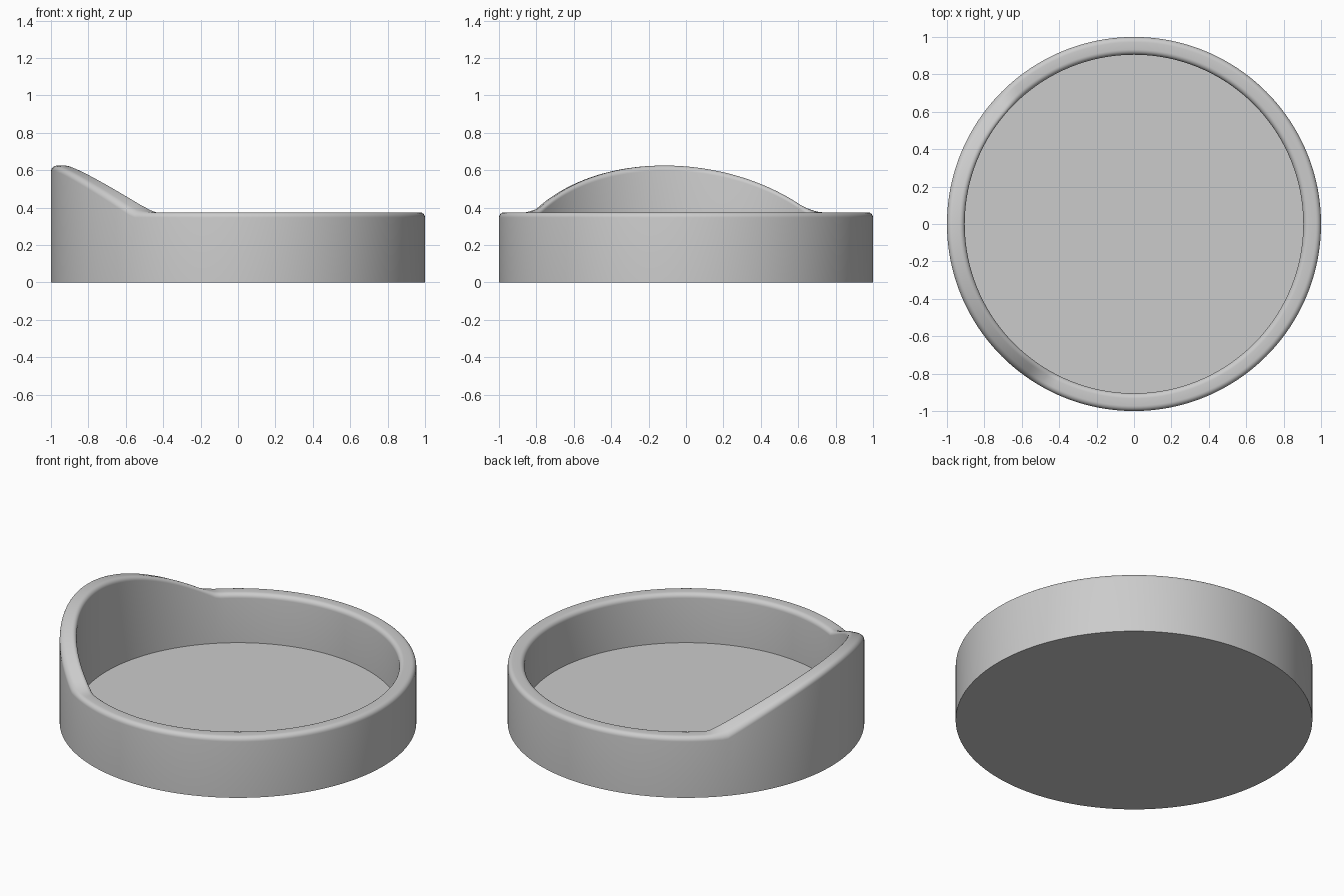
import bpy
import bmesh
import math

cube = bpy.data.objects.get("Cube")
if cube:
    bpy.data.objects.remove(cube, do_unlink=True)

# Main dimensions
OUTER, INNER = 1.0, 0.905
FLOOR, RIM, PEAK = 0.072, 0.375, 0.625
FILLET = 0.028
SEGMENTS, ARC = 192, 6
LIP_ANGLE = math.radians(187)

grey = bpy.data.materials.new("plain grey")
grey.use_nodes = True
colour = (0.6, 0.6, 0.6, 1)
grey.diffuse_color = colour
grey.node_tree.nodes["Principled BSDF"].inputs["Base Color"].default_value = colour


def lip_height(c, start):
    """Rim height, rising once the cosine to the lip direction passes start."""
    return RIM + (PEAK - RIM) * max(0, (c - start) / (1 - start))


def section(angle):
    """Wall section from the outer foot over the rounded rim to the floor."""
    c = math.cos(angle - LIP_ANGLE)
    outer_top, inner_top = lip_height(c, 0.66), lip_height(c, 0.58)
    points = [(OUTER, 0)]
    steps = [math.pi / 2 * i / ARC for i in range(ARC + 1)]
    arcs = [(OUTER - FILLET + FILLET * math.cos(t), FILLET * (1 - math.sin(t))) for t in steps]
    arcs += [(INNER + FILLET - FILLET * math.sin(t), FILLET * (1 - math.cos(t))) for t in steps]
    for r, drop in arcs:
        f = (r - INNER) / (OUTER - INNER)
        points.append((r, inner_top + f * (outer_top - inner_top) - drop))
    points.append((INNER, FLOOR))
    return points


# Round tray: wall with raised lip, floor and underside
bm = bmesh.new()
rings = []
for i in range(SEGMENTS):
    a = math.tau * i / SEGMENTS
    rings.append([bm.verts.new((r * math.cos(a), r * math.sin(a), z)) for r, z in section(a)])
for i, ring in enumerate(rings):
    after = rings[(i + 1) % SEGMENTS]
    for j in range(len(ring) - 1):
        bm.faces.new((ring[j], after[j], after[j + 1], ring[j + 1]))
bm.faces.new([ring[-1] for ring in rings])
bm.faces.new([ring[0] for ring in reversed(rings)])
bmesh.ops.recalc_face_normals(bm, faces=bm.faces)

mesh = bpy.data.meshes.new("round_tray")
bm.to_mesh(mesh)
bm.free()
mesh.materials.append(grey)
tray = bpy.data.objects.new("round_tray", mesh)
bpy.context.collection.objects.link(tray)
bpy.ops.object.select_all(action="DESELECT")
tray.select_set(True)
bpy.context.view_layer.objects.active = tray
bpy.ops.object.shade_smooth_by_angle(angle=math.radians(35))
